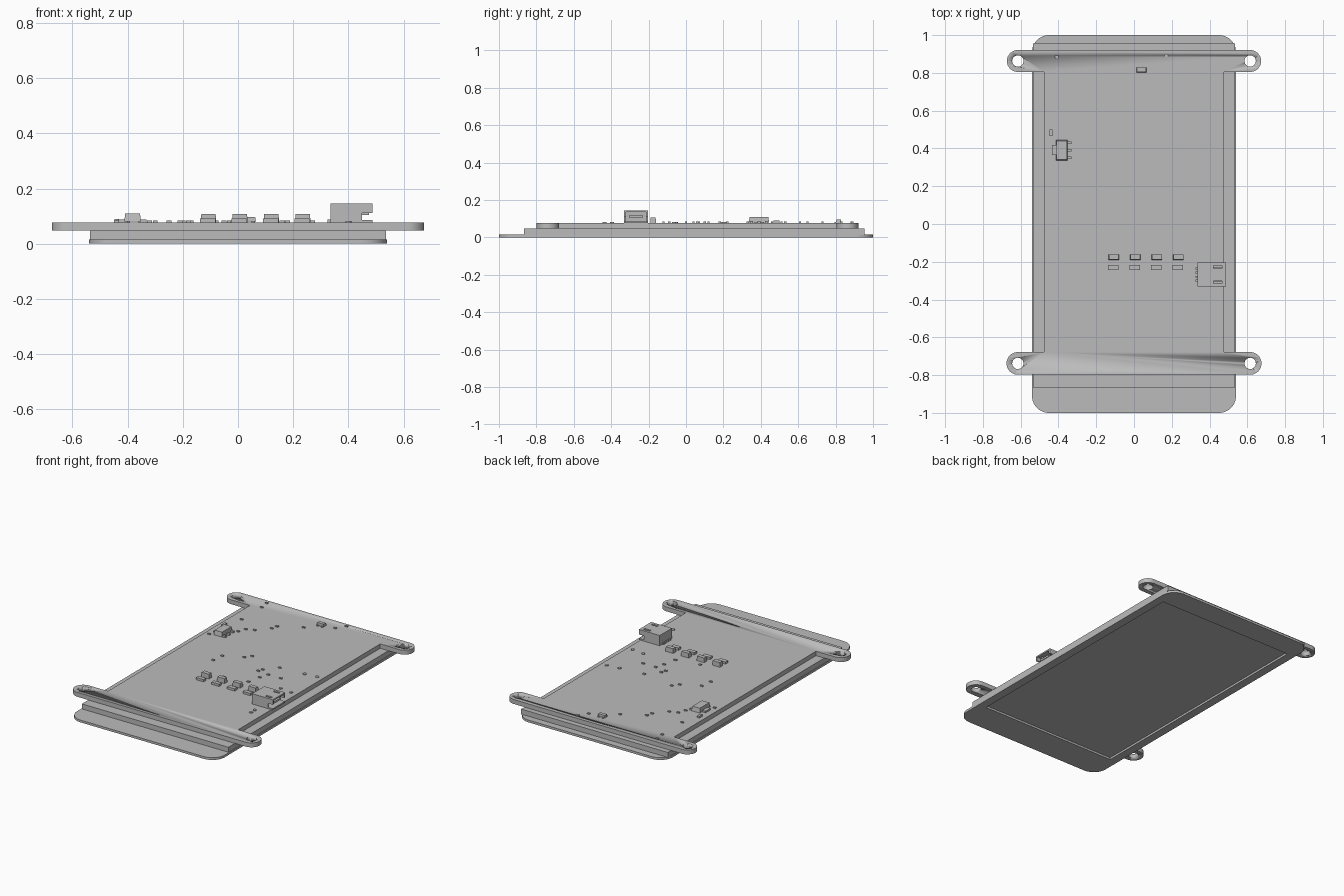
import bpy, bmesh, math
from mathutils import Matrix, Vector

if "Cube" in bpy.data.objects:
    bpy.data.objects.remove(bpy.data.objects["Cube"], do_unlink=True)

grey = bpy.data.materials.new("plain grey")
grey.use_nodes = True
grey.diffuse_color = (0.5, 0.5, 0.5, 1)
grey.node_tree.nodes["Principled BSDF"].inputs["Base Color"].default_value = (0.5, 0.5, 0.5, 1)

GLASS_TOP, PANEL_TOP, BOARD_TOP = 0.015, 0.048, 0.077


def finish(bm, name, smooth=False):
    bmesh.ops.recalc_face_normals(bm, faces=bm.faces)
    mesh = bpy.data.meshes.new(name)
    bm.to_mesh(mesh)
    bm.free()
    mesh.materials.append(grey)
    obj = bpy.data.objects.new(name, mesh)
    bpy.context.collection.objects.link(obj)
    if smooth:
        bpy.ops.object.select_all(action="DESELECT")
        obj.select_set(True)
        bpy.context.view_layer.objects.active = obj
        bpy.ops.object.shade_smooth_by_angle()
    return obj


def add_box(bm, x, y, z, taper=1.0):
    """Box from three (low, high) ranges; taper narrows its top."""
    mid = Vector(((x[0] + x[1]) / 2, (y[0] + y[1]) / 2, (z[0] + z[1]) / 2))
    size = (x[1] - x[0], y[1] - y[0], z[1] - z[0])
    verts = bmesh.ops.create_cube(bm, size=1)["verts"]
    for v in verts:
        s = taper if v.co.z > 0 else 1
        v.co = mid + Vector((v.co.x * size[0] * s, v.co.y * size[1] * s, v.co.z * size[2]))


def boxes(name, *parts):
    bm = bmesh.new()
    for part in parts:
        add_box(bm, *part)
    return finish(bm, name)


def prism(name, outline, low, high):
    bm = bmesh.new()
    face = bm.faces.new([bm.verts.new((x, y, low)) for x, y in outline])
    top = bmesh.ops.extrude_face_region(bm, geom=[face])["geom"]
    verts = [g for g in top if isinstance(g, bmesh.types.BMVert)]
    bmesh.ops.translate(bm, verts=verts, vec=(0, 0, high - low))
    return finish(bm, name, True)


def discs(name, places, radius, low, high):
    bm = bmesh.new()
    for x, y in places:
        bmesh.ops.create_cone(bm, cap_ends=True, segments=24, radius1=radius, radius2=radius,
                              depth=high - low, matrix=Matrix.Translation((x, y, (low + high) / 2)))
    return finish(bm, name, True)


def carve(obj, cutter):
    mod = obj.modifiers.new("cut", "BOOLEAN")
    mod.operation, mod.solver, mod.object = "DIFFERENCE", "EXACT", cutter
    graph = bpy.context.evaluated_depsgraph_get()
    mesh = bpy.data.meshes.new_from_object(obj.evaluated_get(graph))
    obj.modifiers.clear()
    obj.data = mesh
    bpy.data.objects.remove(cutter, do_unlink=True)


def arc(cx, cy, radius, start, end, steps):
    angles = [math.radians(start + (end - start) * i / steps) for i in range(steps + 1)]
    return [(cx + radius * math.cos(a), cy + radius * math.sin(a)) for a in angles]


def mirrored(half):
    return half + [(-x, y) for x, y in reversed(half)]


# Rounded cover glass with a recessed display window underneath
corner = 0.09
glass = prism("cover_glass", mirrored(
    arc(0.54 - corner, corner - 1, corner, -90, 0, 10)
    + arc(0.54 - corner, 1 - corner, corner, 0, 90, 10)), 0, GLASS_TOP)
carve(glass, boxes("window_cutter", ((-0.485, 0.485), (-0.8, 0.85), (-0.1, 0.1))))

# Display panel behind the glass
boxes("display_panel", ((-0.536, 0.536), (-0.865, 0.955), (GLASS_TOP - 0.002, PANEL_TOP)))

# Circuit board with four drilled mounting ears
board = prism("circuit_board", mirrored(
    arc(0.615, -0.738, 0.06, -90, 90, 16) + [(0.476, -0.678), (0.476, 0.805)]
    + arc(0.615, 0.863, 0.058, -90, 90, 16)), PANEL_TOP, BOARD_TOP)
carve(board, discs("hole_cutter", [(sx * 0.615, y) for sx in (-1, 1) for y in (-0.738, 0.863)],
                   0.03, 0, 0.2))

# Voltage regulator with heat tab and three legs
legs = [((-0.36, -0.332), (y - 0.007, y + 0.007), (BOARD_TOP, 0.088)) for y in (0.35, 0.39, 0.43)]
boxes("voltage_regulator", ((-0.412, -0.352), (0.335, 0.445), (BOARD_TOP + 0.003, 0.109), 0.9),
      ((-0.435, -0.4), (0.365, 0.417), (BOARD_TOP, 0.088)), *legs)

# Small transistor near the back edge
feet = [((x - 0.006, x + 0.006), (0.795, 0.835), (BOARD_TOP, 0.083)) for x in (0.025, 0.055)]
boxes("transistor", ((0.013, 0.065), (0.803, 0.829), (BOARD_TOP + 0.003, 0.096), 0.9), *feet)

# Row of four tall parts, each with a low part in front
for i in range(4):
    x = -0.107 + i * 0.114
    boxes("tall_component", ((x - 0.028, x + 0.028), (-0.19, -0.161), (BOARD_TOP, 0.107), 0.93))
    boxes("low_component", ((x - 0.03, x + 0.025), (-0.243, -0.216), (BOARD_TOP, 0.092)))

# Side-entry connector: hollow shell, slots in the roof, tongue and pins
shell = boxes("connector_shell", ((0.335, 0.487), (-0.332, -0.204), (BOARD_TOP, 0.145)))
carve(shell, boxes("cavity_cutter", ((0.385, 0.6), (-0.322, -0.214), (0.086, 0.136))))
for y in (-0.228, -0.308):
    carve(shell, boxes("slot_cutter", ((0.42, 0.465), (y - 0.007, y + 0.007), (0.12, 0.2))))
for y in (-0.34, -0.196):
    carve(shell, boxes("notch_cutter", ((0.45, 0.6), (y - 0.02, y + 0.02), (0.086, 0.112))))
boxes("connector_tongue", ((0.38, 0.475), (-0.305, -0.231), (0.105, 0.117)))
boxes("connector_pins", *[((0.325, 0.35), (y - 0.005, y + 0.005), (BOARD_TOP, 0.087))
                          for y in (-0.3, -0.279, -0.257, -0.236)])

# Round test points
discs("test_points", [(0.35, 0.195), (0.435, 0.205), (0.35, -0.055), (0.435, -0.065),
                      (0.4, -0.395), (0.4, -0.435)], 0.011, BOARD_TOP, BOARD_TOP + 0.005)

# Scattered tiny chips
chips = [(-.41, .885), (-.4, .82), (-.4, .61), (-.3, .51), (-.25, .53), (-.18, .61),
         (-.17, .65), (-.03, .73), (.13, .83), (.17, .89), (-.44, .33), (-.32, .46),
         (-.21, .04), (-.2, .12), (-.08, .18), (-.05, .22), (-.02, -.12), (.1, .07),
         (.11, .1), (.18, .06), (.18, .18), (.16, 0), (.27, .06), (.14, -.09)]
boxes("tiny_chips", *[((x - 0.009, x + 0.009), (y - 0.006, y + 0.006),
                       (BOARD_TOP, BOARD_TOP + 0.007)) for x, y in chips])
boxes("capacitor", ((-0.447, -0.431), (0.467, 0.5), (BOARD_TOP, 0.089)))
